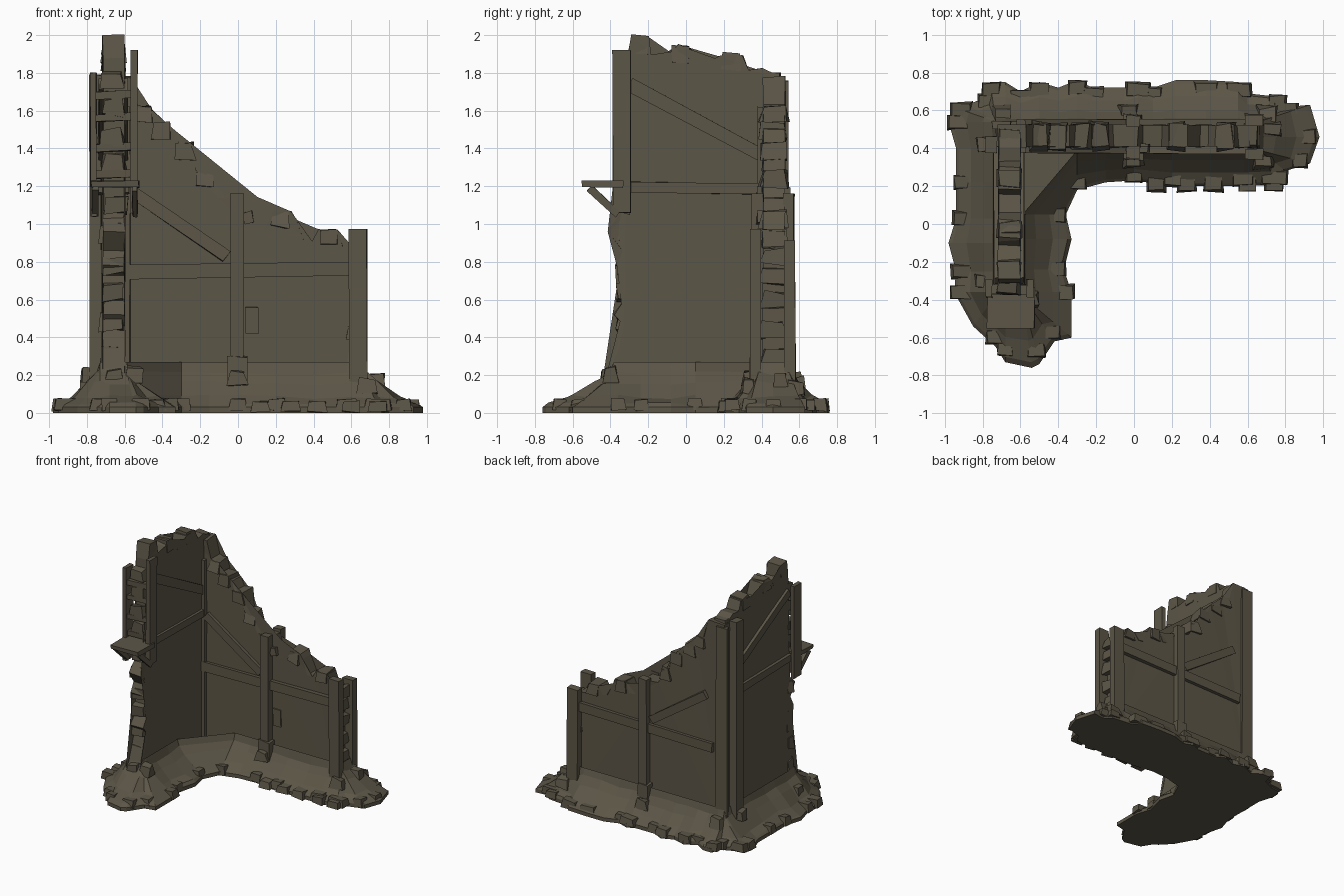
import bpy, bmesh, random
from mathutils import Vector, Matrix

random.seed(4)
mat = bpy.data.materials.new("weathered olive stone")
mat.diffuse_color = (0.107, 0.092, 0.063, 1)


def finish(name, bm):
    bmesh.ops.recalc_face_normals(bm, faces=bm.faces)
    me = bpy.data.meshes.new(name)
    bm.to_mesh(me)
    bm.free()
    me.materials.append(mat)
    ob = bpy.data.objects.new(name, me)
    bpy.context.collection.objects.link(ob)
    return ob


def jitter(verts, a):
    for v in verts:
        v.co += Vector([random.uniform(-a, a) for _ in range(3)])


def add_stone(bm, loc, size, rough=0.012, taper=0.82):
    """Rough block with a narrower top."""
    vs = bmesh.ops.create_cube(bm, size=1)["verts"]
    for v in vs:
        k = taper if v.co.z > 0 else 1
        v.co = Vector((v.co.x * size[0] * k, v.co.y * size[1] * k, v.co.z * size[2])) + Vector(loc)
    jitter(vs, rough)


def beam(name, p, q, normal, width, depth, rough=0.004):
    """Timber from p to q; depth is measured along the wall normal."""
    p, q, n = Vector(p), Vector(q), Vector(normal)
    d = (q - p).normalized()
    s = n.cross(d)
    bm = bmesh.new()
    vs = bmesh.ops.create_cube(bm, size=1)["verts"]
    for v in vs:
        v.co = (p + q) / 2 + d * v.co.z * (q - p).length + s * v.co.x * width + n * v.co.y * depth
    jitter(vs, rough)
    return finish(name, bm)


def slab(name, profile, to3d, lo, hi):
    """Broken wall: outline extruded through the wall thickness."""
    bm = bmesh.new()
    a = [bm.verts.new(to3d(u, w, lo)) for u, w in profile]
    b = [bm.verts.new(to3d(u, w, hi)) for u, w in profile]
    n = len(a)
    bm.faces.new(a)
    bm.faces.new(b[::-1])
    for i in range(n):
        bm.faces.new((a[i], a[(i + 1) % n], b[(i + 1) % n], b[i]))
    jitter([v for v in bm.verts if v.co.z > 0.3], 0.006)
    bmesh.ops.triangulate(bm, faces=[f for f in bm.faces if len(f.verts) > 4])
    return finish(name, bm)


# Sloping rubble base: outline lofted up to the foot of the L-shaped wall
outline = [(-0.98, 0.54), (-0.96, 0.62), (-0.88, 0.63), (-0.78, 0.67), (-0.76, 0.75), (-0.68, 0.75),
           (-0.6, 0.7), (-0.5, 0.75), (-0.4, 0.72), (-0.3, 0.76), (-0.22, 0.72), (-0.05, 0.72),
           (0.02, 0.75), (0.1, 0.72), (0.22, 0.76), (0.38, 0.76), (0.55, 0.75), (0.6, 0.69),
           (0.78, 0.67), (0.83, 0.62), (0.93, 0.63), (0.98, 0.46), (0.93, 0.32), (0.8, 0.28),
           (0.76, 0.21), (0.58, 0.2), (0.4, 0.2), (0.2, 0.2), (0.0, 0.23), (-0.15, 0.22),
           (-0.3, 0.18), (-0.36, 0.05), (-0.33, -0.08), (-0.37, -0.24), (-0.33, -0.36), (-0.33, -0.6),
           (-0.42, -0.62), (-0.5, -0.74), (-0.54, -0.76), (-0.68, -0.73), (-0.73, -0.65), (-0.85, -0.54),
           (-0.95, -0.36), (-0.94, -0.25), (-0.98, -0.1), (-0.94, 0.03), (-0.94, 0.22), (-0.94, 0.4)]


def wall_foot(x, y):
    """Nearest point on the wall's ground plan."""
    spots = [Vector((min(max(x, -0.73), 0.66), min(max(y, 0.39), 0.54))),
             Vector((min(max(x, -0.73), -0.59), min(max(y, -0.38), 0.54)))]
    return min(spots, key=lambda s: (s - Vector((x, y))).length)


bm = bmesh.new()
rings = []
for t, z in [(1, 0), (1, 0.03), (0.92, 0.045), (0.62, 0.085), (0.28, 0.16), (0.08, 0.21), (0.0, 0.27)]:
    ring = []
    for x, y in outline:
        c = wall_foot(x, y).lerp(Vector((x, y)), t)
        dz = random.uniform(-0.012, 0.012) if 0 < t < 1 else 0
        ring.append(bm.verts.new((c.x, c.y, z + dz)))
    rings.append(ring)
n = len(outline)
for r0, r1 in zip(rings, rings[1:]):
    for i in range(n):
        j = (i + 1) % n
        bm.faces.new((r0[i], r0[j], r1[j], r1[i]))
bottom = bm.faces.new(rings[0][::-1])
bmesh.ops.triangulate(bm, faces=[bottom])
bmesh.ops.dissolve_degenerate(bm, dist=0.0005, edges=bm.edges)
finish("rubble_base", bm)

# Stones bedded around the rim and on the slope
bm = bmesh.new()
for i, (x, y) in enumerate(outline):
    if i % 3 == 2:
        continue
    c = Vector((x, y)).lerp(wall_foot(x, y), 0.2)
    add_stone(bm, (c.x, c.y, 0.043), (random.uniform(0.09, 0.15), 0.08, 0.06), 0.006)
for x in (0.12, 0.28, 0.42, 0.6, 0.74):
    add_stone(bm, (x, 0.215, 0.033), (0.1, 0.09, 0.055), 0.006)
for p in [(0.68, 0.33, 0.14), (0.73, 0.5, 0.17), (0.7, 0.58, 0.13), (-0.03, 0.6, 0.15), (-0.66, -0.42, 0.19),
          (-0.55, -0.4, 0.2), (-0.78, 0.42, 0.2), (-0.7, 0.58, 0.17), (0.0, 0.34, 0.18), (-0.8, -0.3, 0.13)]:
    add_stone(bm, p, (0.1, 0.08, 0.08), 0.012)
finish("base_stones", bm)

# Back wall with stepped, broken top
back = [(-0.72, 0.05), (0.61, 0.05), (0.61, 0.87), (0.55, 0.88), (0.53, 0.96), (0.43, 0.97), (0.39, 0.91),
        (0.35, 0.91), (0.3, 1.03), (0.28, 1.07), (0.18, 1.07), (0.15, 0.98), (0.05, 1.0), (0.02, 1.14),
        (-0.11, 1.14), (-0.16, 1.2), (-0.15, 1.26), (-0.22, 1.28), (-0.24, 1.39), (-0.31, 1.42),
        (-0.34, 1.5), (-0.46, 1.53), (-0.46, 1.61), (-0.53, 1.63), (-0.57, 1.78), (-0.72, 1.78)]
slab("back_wall", back, lambda u, w, d: (u, d, w), 0.405, 0.525)

# Left wall with ragged front edge and battlement-like top
left = [(0.52, 0.05), (0.52, 1.77), (0.4, 1.82), (0.33, 1.81), (0.3, 1.89), (0.18, 1.89), (0.16, 1.8),
        (0.06, 1.83), (0.02, 1.93), (-0.04, 1.95), (-0.09, 1.91), (-0.11, 1.86), (-0.19, 1.9), (-0.2, 1.99),
        (-0.29, 2.0), (-0.31, 1.88), (-0.32, 1.1), (-0.33, 1.03), (-0.41, 0.96), (-0.34, 0.86),
        (-0.37, 0.78), (-0.32, 0.73), (-0.33, 0.6), (-0.38, 0.52), (-0.33, 0.46), (-0.35, 0.36),
        (-0.41, 0.2), (-0.46, 0.05)]
slab("left_wall", left, lambda u, w, d: (d, u, w), -0.715, -0.6)

# Loose stones on wall tops and in the broken wall ends
bm = bmesh.new()
for x, z in [(-0.5, 1.58), (-0.4, 1.49), (-0.28, 1.38), (-0.18, 1.24), (0.23, 1.03), (0.48, 0.93)]:
    add_stone(bm, (x, 0.465, z), (0.1, 0.15, 0.09))
for z in (0.3, 0.44, 0.6, 0.72, 0.83):
    add_stone(bm, (0.62, 0.465, z), (0.07, 0.13, 0.08), 0.014)
for y, z in [(-0.245, 1.94), (-0.03, 1.9), (0.24, 1.86), (0.46, 1.76)]:
    add_stone(bm, (-0.66, y, z), (0.13, 0.1, 0.09), 0.008)
for z in (0.3, 0.48, 0.64, 0.78, 0.95, 1.1, 1.32, 1.46, 1.62, 1.76):
    add_stone(bm, (-0.66 + random.uniform(-0.02, 0.02), -0.335, z), (0.12, 0.07, 0.09), 0.014)
finish("wall_stones", bm)

# Timber frame of the back wall, front and back faces
Y, X = (0, 1, 0), (1, 0, 0)
for side, y, end_top in (("front", 0.39, 0.97), ("rear", 0.535, 0.91)):
    out = -0.02 if side == "front" else 0.015
    beam(f"{side}_end_post", (0.635, y + out, 0.05), (0.635, y + out, end_top), Y, 0.095, 0.06)
    beam(f"{side}_middle_post", (-0.005, y + out / 2, 0.05), (-0.005, y + out / 2, 1.16), Y, 0.07, 0.06)
    beam(f"{side}_middle_foot", (-0.005, y + out, 0.05), (-0.005, y + out, 0.3), Y, 0.1, 0.06, 0.008)
    beam(f"{side}_rail", (-0.62, y, 0.745), (0.6, y, 0.765), Y, 0.075, 0.035)
    beam(f"{side}_brace", (-0.56, y, 1.17), (-0.06, y, 0.83), Y, 0.065, 0.03)
beam("inner_corner_post", (-0.59, 0.395, 0.1), (-0.59, 0.395, 1.62), Y, 0.035, 0.03)
beam("broken_beam_stub", (0.03, 0.4, 1.03), (0.08, 0.4, 1.04), Y, 0.06, 0.05)
beam("plaster_patch", (0.075, 0.402, 0.42), (0.075, 0.402, 0.56), Y, 0.07, 0.009, 0.002)

# Timber frame of the left wall, inner and outer faces
for side, x in (("inner", -0.595), ("outer", -0.725)):
    beam(f"{side}_rail", (x, -0.32, 1.195), (x, 0.45, 1.185), X, 0.06, 0.035)
    beam(f"{side}_brace", (x, -0.3, 1.74), (x, 0.42, 1.35), X, 0.07, 0.03)
beam("inner_front_post", (-0.55, -0.34, 1.06), (-0.55, -0.34, 1.92), X, 0.095, 0.036)
beam("outer_front_post", (-0.765, -0.34, 1.04), (-0.765, -0.34, 1.8), X, 0.095, 0.032)
beam("corner_post_side", (-0.755, 0.42, 0.1), (-0.755, 0.42, 1.79), X, 0.09, 0.06)
beam("corner_post_rear", (-0.7, 0.525, 0.1), (-0.7, 0.525, 1.76), Y, 0.1, 0.04)

# Rungs tying the two front posts together
for z in (1.26, 1.4, 1.56, 1.68):
    beam("front_tie", (-0.77, -0.345, z), (-0.55, -0.345, z + 0.01), Y, 0.04, 0.05)

# Small ledge with brackets on the left wall's front end
beam("ledge", (-0.65, -0.55, 1.21), (-0.65, -0.33, 1.21), (0, 0, 1), 0.25, 0.035)
for x in (-0.755, -0.545):
    beam("ledge_bracket", (x, -0.51, 1.19), (x, -0.36, 1.05), X, 0.035, 0.03)
